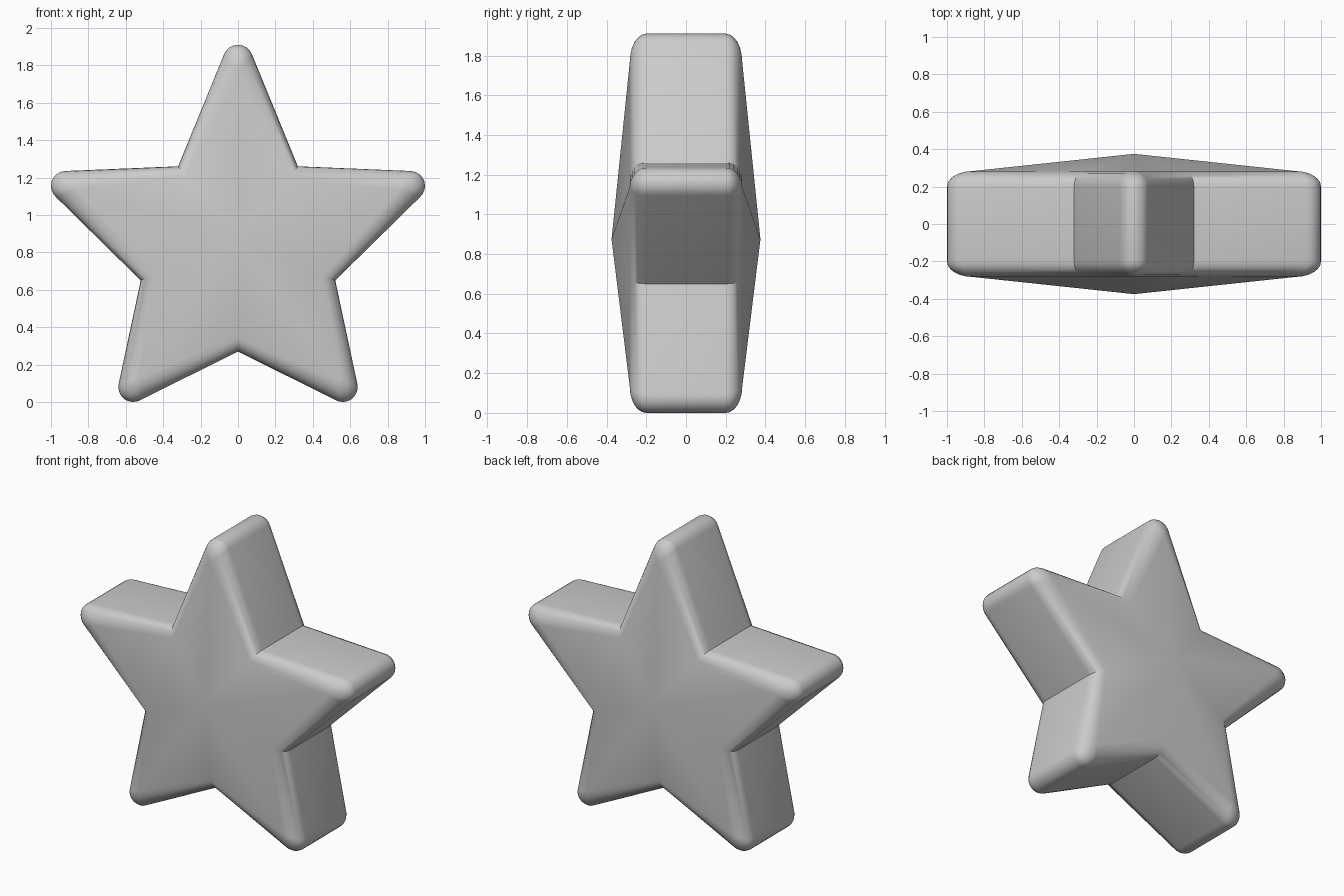
import bpy, bmesh
from math import sin, cos, pi, radians, hypot

if "Cube" in bpy.data.objects:
    bpy.data.objects.remove(bpy.data.objects["Cube"])

R = 0.08          # edge rounding radius
SIDE_Y = 0.20     # half depth of the straight side walls
APEX = (0.0, 0.875, 0.375)
STEPS = 6         # rounding steps from wall to face
ARC = 8           # segments round each tip

# Star points, clockwise from the top: tip rounding centres and notch corners
tips = [(0, 1.83, 90), (0.92, 1.155, 18), (0.56, 0.08, -54),
        (-0.56, 0.08, -126), (-0.92, 1.155, 162)]
notches = [(0.32, 1.26), (0.52, 0.65), (0, 0.27), (-0.52, 0.65), (-0.32, 1.26)]


def outline(a):
    """Star outline at rounding angle a (0 = wall, pi/2 = face edge)."""
    pts = []
    off, inset = R * cos(a), 1 - cos(a)
    for (cx, cz, deg), (nx, nz) in zip(tips, notches):
        d = radians(deg)
        # tip centre slides inward so the tips taper softly
        px, pz = cx - 0.06 * inset * cos(d), cz - 0.06 * inset * sin(d)
        for i in range(ARC + 1):
            t = radians(deg + 68 - 136 * i / ARC)
            pts.append((px + off * cos(t), pz + off * sin(t)))
        ux, uz = nx, nz - 0.82
        k = 0.09 * inset / hypot(ux, uz)
        pts.append((nx - k * ux, nz - k * uz))
    return pts


bm = bmesh.new()

# Rings from the front face edge, over the wall, to the back face edge
levels = [(-1, pi / 2 * (1 - i / STEPS)) for i in range(STEPS + 1)]
levels += [(1, pi / 2 * i / STEPS) for i in range(STEPS + 1)]
rings = []
for s, a in levels:
    y = s * (SIDE_Y + 0.083 * sin(a))
    rings.append([bm.verts.new((x, y, z)) for x, z in outline(a)])
n = len(rings[0])
for r0, r1 in zip(rings, rings[1:]):
    for i in range(n):
        j = (i + 1) % n
        bm.faces.new((r0[i], r0[j], r1[j], r1[i]))

# Raised faceted faces meeting in a central point, front and back
for s, ring in ((-1, rings[0]), (1, rings[-1])):
    apex = bm.verts.new((APEX[0], s * APEX[2], APEX[1]))
    for i in range(n):
        bm.faces.new((ring[i], ring[(i + 1) % n], apex))

bmesh.ops.remove_doubles(bm, verts=bm.verts, dist=0.0005)
bmesh.ops.recalc_face_normals(bm, faces=bm.faces)
mesh = bpy.data.meshes.new("star")
bm.to_mesh(mesh)
bm.free()

star = bpy.data.objects.new("star", mesh)
bpy.context.collection.objects.link(star)
bpy.context.view_layer.objects.active = star
star.select_set(True)
bpy.ops.object.shade_smooth_by_angle(angle=radians(40))
